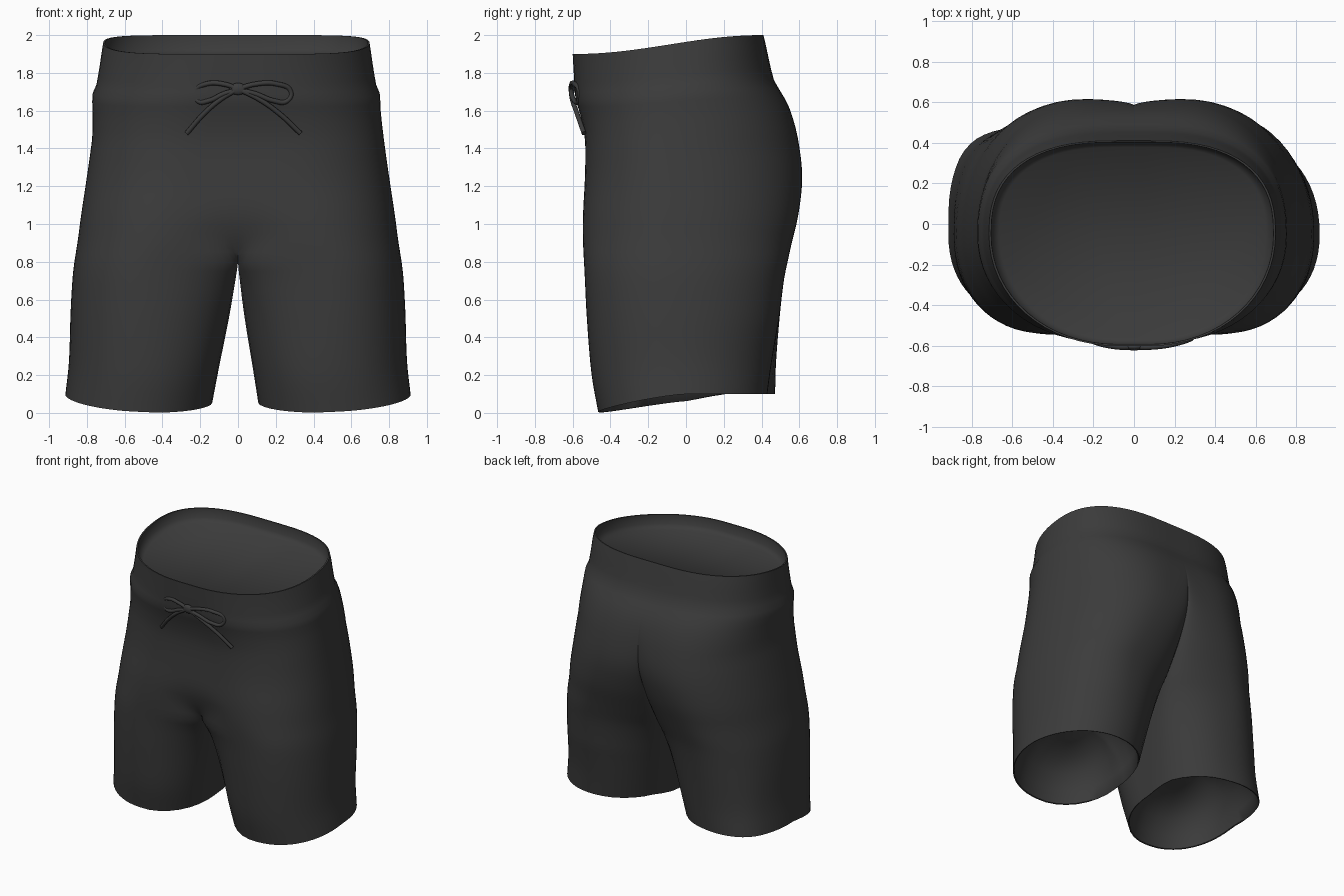
import bpy, bmesh, math

if "Cube" in bpy.data.objects:
    bpy.data.objects.remove(bpy.data.objects["Cube"])

fabric = bpy.data.materials.new("charcoal_fabric")
fabric.diffuse_color = (0.044, 0.044, 0.044, 1)
fabric.use_nodes = True
fabric.node_tree.nodes["Principled BSDF"].inputs["Base Color"].default_value = fabric.diffuse_color
YC = -0.05          # depth of the widest point

# height, outer x, inner x, lobe x, front y, back y, front crease, back crease
KEYS = [
    (0.00, .914, .122, .50, -.465, .460, .38, .40),
    (0.20, .895, .090, .47, -.500, .472, .38, .38),
    (0.50, .886, .040, .46, -.525, .498, .32, .34),
    (0.70, .876, .012, .45, -.535, .520, .21, .27),
    (0.80, .866, 0, .43, -.540, .538, .12, .22),
    (0.90, .850, 0, .38, -.545, .560, .055, .17),
    (1.05, .830, 0, .32, -.545, .595, .01, .11),
    (1.25, .800, 0, .24, -.535, .615, 0, .045),
    (1.45, .772, 0, .20, -.535, .592, 0, .01),
    (1.60, .755, 0, .15, -.560, .545, 0, 0),
    (1.69, .750, 0, .12, -.585, .490, 0, 0),
    (1.73, .732, 0, .10, -.588, .465, 0, 0),
    (1.95, .697, 0, .08, -.600, .410, 0, 0),
]
CROTCH = 0.8
NF, NA, NS = 8, 32, 8      # points on the inner curve, outer arc and inseam


def clamp(v, lo=0.0, hi=1.0):
    return max(lo, min(hi, v))


def section(k, t):
    """Smoothly interpolated profile values between key k and k + 1."""
    a, b = KEYS[k], KEYS[k + 1]
    p, n = KEYS[max(k - 1, 0)], KEYS[min(k + 2, len(KEYS) - 1)]
    out = []
    for i in range(8):
        h = b[0] - a[0]
        ma = (b[i] - p[i]) / (b[0] - p[0]) * h
        mb = (n[i] - a[i]) / (n[0] - a[0]) * h
        out.append((2*t**3 - 3*t*t + 1)*a[i] + (t**3 - 2*t*t + t)*ma
                   + (3*t*t - 2*t**3)*b[i] + (t**3 - t*t)*mb)
    out[0] = a[0] + t * (b[0] - a[0])
    out[2] = 0 if out[0] >= CROTCH - 1e-6 else max(out[2], 0.001)
    out[6], out[7] = max(out[6], 0), max(out[7], 0)
    return out


def ring(s):
    """Half outline: front centre, round the side, back centre, inseam."""
    z, xo, xi, xc, yf, yb, df, db = s
    top = clamp((z - 1.4) / 0.5)
    soft = clamp((z - CROTCH) / 0.15)      # front crease fades to a soft dip
    pts = []
    for j in range(NF, 0, -1):
        t = j / NF
        a = t * math.pi / 2
        dip = (1 - soft) * (1 - math.cos(a)) + soft * (1 - math.cos(2 * a)) / 2
        run = (1 - soft) * math.sin(a) + soft * t
        pts.append((xc - (xc - xi) * run, yf + df * dip))
    for j in range(NA + 1):
        a = -math.pi / 2 + math.pi * j / NA
        c, sn = abs(math.cos(a)), math.sin(a)
        n = 2.2 - 0.15 * top if sn < 0 else 2.12 + 0.38 * top
        e = 2 / n
        depth = (YC - yf) if sn < 0 else (yb - YC)
        pts.append((xc + (xo - xc) * c**e,
                    YC + math.copysign(abs(sn)**e, sn) * depth))
    for j in range(1, NF + 1):
        a = j / NF * math.pi / 2
        pts.append((xc - (xc - xi) * math.sin(a), yb - db * (1 - math.cos(a))))
    for j in range(1, NS):
        pts.append((xi, yb - db + (yf + df - yb + db) * j / NS))
    hem = 1 - clamp(z / 0.8)
    res = []
    for x, y in pts:
        u = (x - xc) / (xo - xc)
        lift = hem * (0.1 - 0.075 * clamp(-y / 0.46)**1.3
                      + 0.02 * (u - 1) * clamp(1 - y / 0.2))
        lift += top * 0.05 * math.sin(clamp((y + 0.09) / 0.5, -1, 1) * math.pi / 2)
        res.append((x, y, z + lift))
    return res


def inset(pts, cx, f, dz):
    return [(cx + (x - cx) * f, YC + (y - YC) * f, z + dz) for x, y, z in pts]


# Stack the rings: leg lining, hem, leg, seat, waistband, waist lining
secs = []
for k in range(len(KEYS) - 1):
    steps = max(1, round((KEYS[k + 1][0] - KEYS[k][0]) / 0.05))
    secs += [section(k, i / steps) for i in range(steps)]
secs.append(section(len(KEYS) - 2, 1.0))
rings = [ring(s) for s in secs]
hem, rim = rings[0], rings[-1]
lining = [(.35, .35), (.65, .30), (.85, .21), (.95, .10), (.98, .003)]
heights = [-1] * len(lining) + [s[0] for s in secs] + [3] * 3
rings = ([inset(hem, .50, f, dz) for f, dz in lining] + rings
         + [inset(rim, 0, .985, 0), inset(rim, 0, .98, -.07), inset(rim, 0, .93, -.1)])

bm = bmesh.new()
vs = [[bm.verts.new(p) for p in r] for r in rings]
count = len(vs[0])
last = 2 * NF + NA         # index of the back centre point
for r in range(len(vs) - 1):
    for i in range(count):
        if heights[r] >= CROTCH - 1e-6 and i >= last:
            continue       # the two halves join here, so no inseam
        j = (i + 1) % count
        bm.faces.new((vs[r][i], vs[r][j], vs[r + 1][j], vs[r + 1][i]))
# Lining panels inside the waist and leg openings
bm.faces.new(vs[-1][:last + 1])
bm.faces.new(vs[0][::-1])
bmesh.ops.delete(bm, geom=[v for v in bm.verts if not v.link_faces], context='VERTS')
me = bpy.data.meshes.new("shorts_body")
bm.to_mesh(me)
bm.free()
me.materials.append(fabric)
body = bpy.data.objects.new("shorts_body", me)
bpy.context.collection.objects.link(body)
mir = body.modifiers.new("mirror", 'MIRROR')
mir.use_clip = True
mir.merge_threshold = 0.0008
bpy.context.view_layer.objects.active = body
body.select_set(True)
bpy.ops.object.modifier_apply(modifier="mirror")
# Uneven drape: legs hang to one side, one leg flares behind, waist a little wider
for v in body.data.vertices:
    x, y, z = v.co
    low = clamp(1 - z / CROTCH)
    v.co.x -= 0.018 * low * clamp(1 - abs(x) / 0.9)
    if x < 0:
        v.co.x *= 1 + 0.025 * clamp((z - 1.45) / 0.2)
        flare = low * clamp(y / 0.3) * clamp((-x - 0.45) / 0.3)
        v.co.x -= 0.04 * flare
        v.co.y += 0.05 * flare
    elif y > 0:
        v.co.y *= 1 - 0.08 * clamp(1 - z / 0.5)
bpy.ops.object.shade_smooth_by_angle(angle=math.radians(62))


def cord(name, pts, radius=0.013):
    cu = bpy.data.curves.new(name, 'CURVE')
    cu.dimensions = '3D'
    cu.bevel_depth, cu.bevel_resolution, cu.resolution_u = radius, 2, 6
    cu.use_fill_caps = True
    sp = cu.splines.new('BEZIER')
    sp.bezier_points.add(len(pts) - 1)
    for bp, p in zip(sp.bezier_points, pts):
        bp.co = p
        bp.handle_left_type = bp.handle_right_type = 'AUTO'
    cu.materials.append(fabric)
    ob = bpy.data.objects.new(name, cu)
    bpy.context.collection.objects.link(ob)


# Drawstring bow: a loop and a loose end on each side of the knot
for side, m, w in (("left", -1, 0.92), ("right", 1, 1.12)):
    cord(side + "_bow_loop", [(m * x * w, y, z) for x, y, z in (
        (0, -.606, 1.715), (.08, -.606, 1.74), (.18, -.59, 1.742), (.25, -.565, 1.70),
        (.23, -.57, 1.65), (.17, -.59, 1.652), (.08, -.606, 1.69), (0, -.606, 1.71))])
    cord(side + "_cord_end", [(m * x * w, y, z) for x, y, z in (
        (0, -.608, 1.715), (.10, -.602, 1.66), (.20, -.575, 1.58), (.295, -.54, 1.48))])

bpy.ops.mesh.primitive_uv_sphere_add(segments=16, ring_count=8, radius=1,
                                     location=(0, -.605, 1.715))
knot = bpy.context.object
knot.name = "drawstring_knot"
knot.scale = (.045, .018, .032)
knot.data.materials.append(fabric)
bpy.ops.object.shade_smooth()
